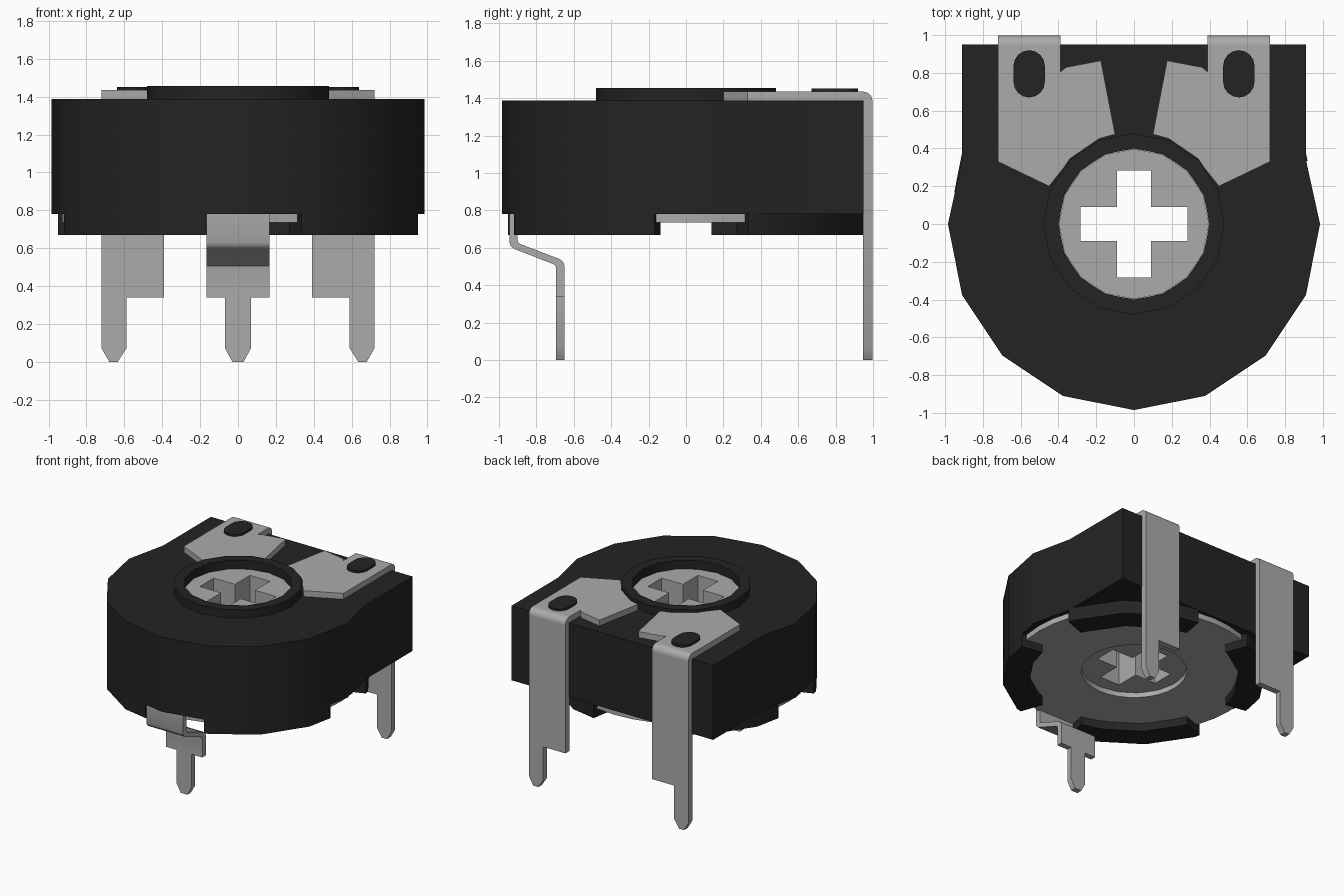
import bpy, bmesh, math

if "Cube" in bpy.data.objects:
    bpy.data.objects.remove(bpy.data.objects["Cube"], do_unlink=True)


def material(name, rgb):
    m = bpy.data.materials.new(name)
    m.use_nodes = True
    m.diffuse_color = (*rgb, 1)
    bsdf = next(n for n in m.node_tree.nodes if n.type == 'BSDF_PRINCIPLED')
    bsdf.inputs["Base Color"].default_value = (*rgb, 1)
    return m


BLACK = material("black plastic", (0.017, 0.017, 0.017))
GREY = material("grey metal", (0.41, 0.41, 0.41))

# Maps an outline point (u, v) and a depth w to space, by extrusion axis
AXES = {'x': lambda u, v, w: (w, u, v),
        'y': lambda u, v, w: (u, w, v),
        'z': lambda u, v, w: (u, v, w)}


def prism(bm, axis, a, b, *loops):
    """Solid between depths a and b; loops after the first are holes."""
    caps = ([], [])
    for loop in loops:
        rings = [[bm.verts.new(AXES[axis](u, v, w)) for u, v in loop] for w in (a, b)]
        n = len(loop)
        for i in range(n):
            j = (i + 1) % n
            bm.faces.new((rings[0][i], rings[0][j], rings[1][j], rings[1][i]))
        for cap, ring in zip(caps, rings):
            cap.append(ring)
    for cap in caps:
        if len(cap) == 1:
            bm.faces.new(cap[0])
        else:
            edges = [bm.edges.get((r[i - 1], r[i])) for r in cap for i in range(len(r))]
            bmesh.ops.triangle_fill(bm, use_beauty=True, edges=edges)


def part(name, mat, *prisms):
    bm = bmesh.new()
    for p in prisms:
        prism(bm, *p)
    bmesh.ops.recalc_face_normals(bm, faces=bm.faces[:])
    me = bpy.data.meshes.new(name)
    bm.to_mesh(me)
    bm.free()
    me.materials.append(mat)
    ob = bpy.data.objects.new(name, me)
    bpy.context.collection.objects.link(ob)
    bpy.ops.object.select_all(action='DESELECT')
    ob.select_set(True)
    bpy.context.view_layer.objects.active = ob
    bpy.ops.object.shade_smooth_by_angle(angle=math.radians(32))
    return ob


def polar(r, deg):
    t = math.radians(deg)
    return (r * math.cos(t), r * math.sin(t))


def circle(r, n=16):
    return [polar(r, 360 * i / n) for i in range(n)]


def facet_radius(deg, r=0.985):
    """Radius of the sixteen-sided outline in a given direction."""
    return r * math.cos(math.radians(11.25)) / math.cos(math.radians(deg % 22.5 - 11.25))


# Housing: half-round front, square back, with a round bore
outline = [(-0.91, 0.95), (-0.91, 0.34)]
outline += [polar(0.985, 180 + 22.5 * i) for i in range(9)]
outline += [(0.91, 0.34), (0.91, 0.95)]
part("housing", BLACK, ('z', 0.78, 1.387, outline, circle(0.4)))
part("collar", BLACK, ('z', 1.38, 1.455, circle(0.48), circle(0.4)))

# Four retaining lugs under the housing
lugs = []
for q in range(4):
    angles = [q * 90 + a for a in (20, 22.5, 45, 67.5, 80)]
    outer = [polar(facet_radius(a), a) for a in angles]
    inner = [polar(0.79, a) for a in reversed(angles)]
    lugs.append(('z', 0.67, 0.785, outer + inner))
part("retaining_lugs", BLACK, *lugs)

# Base plate with a tab between each pair of lugs
plate = []
for q in range(4):
    plate += [polar(0.93, q * 90 + a) for a in (-19.8, -10, 0, 10, 19.8)]
    plate += [polar(0.785, q * 90 + a) for a in (19.8, 32, 45, 58, 70.2)]
part("base_plate", GREY, ('z', 0.735, 0.79, plate, circle(0.395, 32)))

# Rotor with a cross-shaped slot right through
L, W = 0.282, 0.09
cross = [(L, -W), (L, W), (W, W), (W, L), (-W, L), (-W, W),
         (-L, W), (-L, -W), (-W, -W), (-W, -L), (W, -L), (W, -W)]
part("rotor", GREY, ('z', 0.775, 1.384, circle(0.398), cross))

# Back terminals: top plate, rounded bend, leg with a stepped pin, and a rivet
top = [(0.39, 0.947), (0.39, 0.805), (0.36, 0.83), (0.175, 0.865), (0.10, 0.475),
       (0.184, 0.452), (0.34, 0.345), (0.37, 0.30), (0.45, 0.20),
       (0.72, 0.33), (0.72, 0.947)]
leg = [(0.39, 1.385), (0.39, 0.34), (0.59, 0.34), (0.59, 0.07), (0.635, 0),
       (0.68, 0), (0.72, 0.07), (0.72, 1.385)]
bend = [(0.947, 1.385)] + [(0.947 + 0.05 * math.cos(t), 1.385 + 0.05 * math.sin(t))
                           for t in (math.pi / 2 * i / 6 for i in range(7))]
slot = [(0.555 + x, 0.795 + y + (0.042 if i < 9 else -0.042))
        for i, (x, y) in enumerate(polar(0.083, 22.5 * (k if k < 9 else k - 1))
                                   for k in range(18))]
for side, s in (("left", 1), ("right", -1)):
    def mirrored(loop):
        return [(s * u, v) for u, v in loop]
    part(side + "_terminal", GREY,
         ('z', 1.385, 1.435, mirrored(top)),
         ('x', s * 0.39, s * 0.72, bend),
         ('y', 0.947, 0.997, mirrored(leg)))
    part(side + "_rivet", BLACK, ('z', 1.38, 1.452, mirrored(slot)))

# Front terminal: cranked strip and narrow pin
crank = [(-0.945, 0.78), (-0.945, 0.63), (-0.938, 0.61), (-0.92, 0.595),
         (-0.71, 0.513), (-0.698, 0.505), (-0.695, 0.49), (-0.695, 0.34),
         (-0.65, 0.34), (-0.65, 0.505), (-0.657, 0.525), (-0.675, 0.54),
         (-0.885, 0.62), (-0.897, 0.628), (-0.90, 0.64), (-0.90, 0.78)]
pin = [(-0.068, 0.34), (-0.068, 0.07), (-0.03, 0), (0.03, 0), (0.068, 0.07), (0.068, 0.34)]
part("front_terminal", GREY,
     ('x', -0.165, 0.165, crank),
     ('y', -0.695, -0.65, pin))
